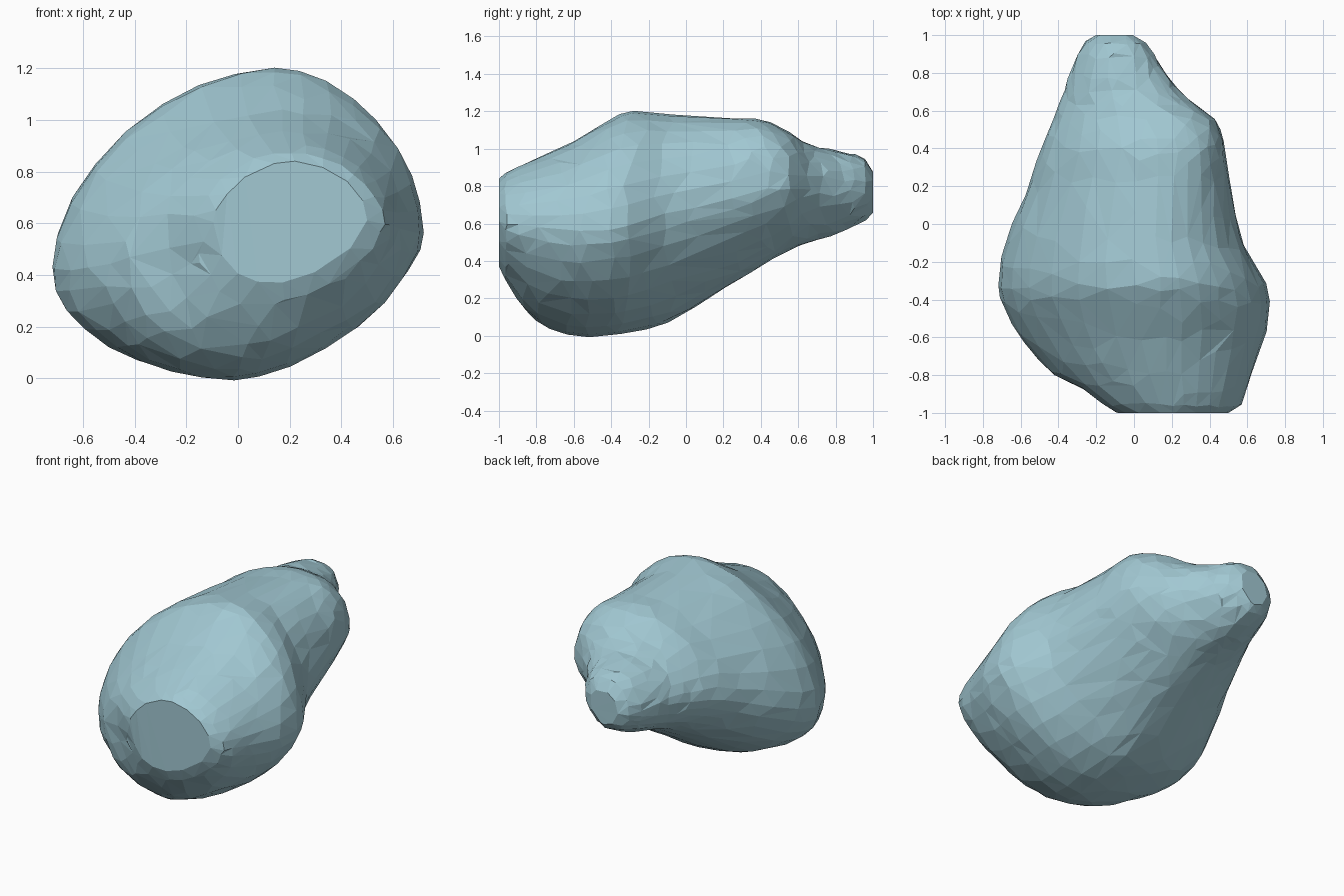
import bpy, bmesh, math, random
from mathutils import Vector

if "Cube" in bpy.data.objects:
    bpy.data.objects.remove(bpy.data.objects["Cube"])

random.seed(4)

# Cross-sections along y: y, left point (x, z), right (x, z), top (x, z), bottom (x, z)
STATIONS = [
    (-1.00, -.10, .58, .50, .62, .20, .84, .15, .37),
    (-0.95, -.22, .52, .57, .60, .20, .88, .12, .27),
    (-0.80, -.43, .46, .62, .58, .18, .95, .03, .08),
    (-0.60, -.60, .43, .69, .56, .16, 1.04, -.02, .00),
    (-0.42, -.70, .42, .72, .57, .14, 1.15, .00, .00),
    (-0.30, -.72, .43, .69, .59, .14, 1.20, .00, .02),
    (-0.10, -.68, .50, .58, .66, .12, 1.185, -.02, .07),
    (0.20, -.56, .62, .51, .72, .12, 1.165, .00, .25),
    (0.40, -.49, .70, .48, .78, .13, 1.155, .00, .37),
    (0.55, -.43, .73, .43, .79, .08, 1.09, -.03, .455),
    (0.67, -.38, .75, .28, .78, -.05, 1.02, -.06, .50),
    (0.80, -.34, .76, .17, .78, -.10, .99, -.08, .54),
    (0.95, -.27, .77, .07, .78, -.10, .95, -.10, .61),
    (1.00, -.20, .77, .00, .78, -.10, .88, -.10, .66),
]
STEPS, QUARTER = 3, 8


def slope(i, k):
    a, b = STATIONS[max(i - 1, 0)], STATIONS[min(i + 1, len(STATIONS) - 1)]
    return (b[k] - a[k]) / (b[0] - a[0])


def blend(i, t):
    """Smooth in-between section from station i to i + 1."""
    a, b = STATIONS[i], STATIONS[i + 1]
    h = b[0] - a[0]
    row = [a[0] + h * t]
    for k in range(1, 9):
        row.append((2*t**3 - 3*t**2 + 1) * a[k] + (3*t**2 - 2*t**3) * b[k]
                   + h * ((t**3 - 2*t**2 + t) * slope(i, k) + (t**3 - t**2) * slope(i + 1, k)))
    return row


def ring(row):
    """Closed section made of four rounded quarters through its extreme points."""
    y, xl, zl, xr, zr, xt, zt, xb, zb = row
    right, top, left, bottom = (xr, zr), (xt, zt), (xl, zl), (xb, zb)
    shoulder = 1.05 - 0.5 * min(max(y + 0.1, 0), 0.5)
    quarters = [(right, top, shoulder, False), (left, top, 1.15, True),
                (left, bottom, 1.0, False), (right, bottom, 1.25, True)]
    pts = []
    for side, pole, e, reverse in quarters:
        for j in range(QUARTER):
            a = math.pi / 2 * j / QUARTER
            if reverse:
                a = math.pi / 2 - a
            c, s = max(math.cos(a), 0) ** e, max(math.sin(a), 0) ** e
            pts.append(Vector((pole[0] + (side[0] - pole[0]) * c, y,
                               side[1] + (pole[1] - side[1]) * s)))
    return pts


# Loft the sections into a closed body
rows = [blend(i, s / STEPS) for i in range(len(STATIONS) - 1) for s in range(STEPS)]
rows.append(list(STATIONS[-1]))
bm = bmesh.new()
loops = [[bm.verts.new(p) for p in ring(r)] for r in rows]
n = 4 * QUARTER
for a, b in zip(loops, loops[1:]):
    for j in range(n):
        bm.faces.new((a[j], a[(j + 1) % n], b[(j + 1) % n], b[j]))
bm.faces.new(loops[0])
bm.faces.new(loops[-1])

# Shallow dent low on the front left, plus slight roughness
dent = Vector((-.22, -.88, .45))
for v in bm.verts:
    d = (v.co - dent).length
    if d < .25:
        v.co += Vector((.03, .05, 0)) * (1 - d / .25)
    if abs(v.co.y) < .97 and .03 < v.co.z < 1.17:
        v.co += Vector([random.uniform(-.004, .004) for _ in range(3)])
bmesh.ops.recalc_face_normals(bm, faces=bm.faces)
bmesh.ops.triangulate(bm, faces=bm.faces)
mesh = bpy.data.meshes.new("boulder")
bm.to_mesh(mesh)
bm.free()
boulder = bpy.data.objects.new("boulder", mesh)
bpy.context.collection.objects.link(boulder)

# Irregular flat facets
facets = boulder.modifiers.new("facets", 'DECIMATE')
facets.ratio = 0.4

stone = bpy.data.materials.new("pale_blue_stone")
stone.diffuse_color = (.36, .58, .65, 1)
stone.use_nodes = True
stone.node_tree.nodes["Principled BSDF"].inputs["Base Color"].default_value = stone.diffuse_color
mesh.materials.append(stone)
